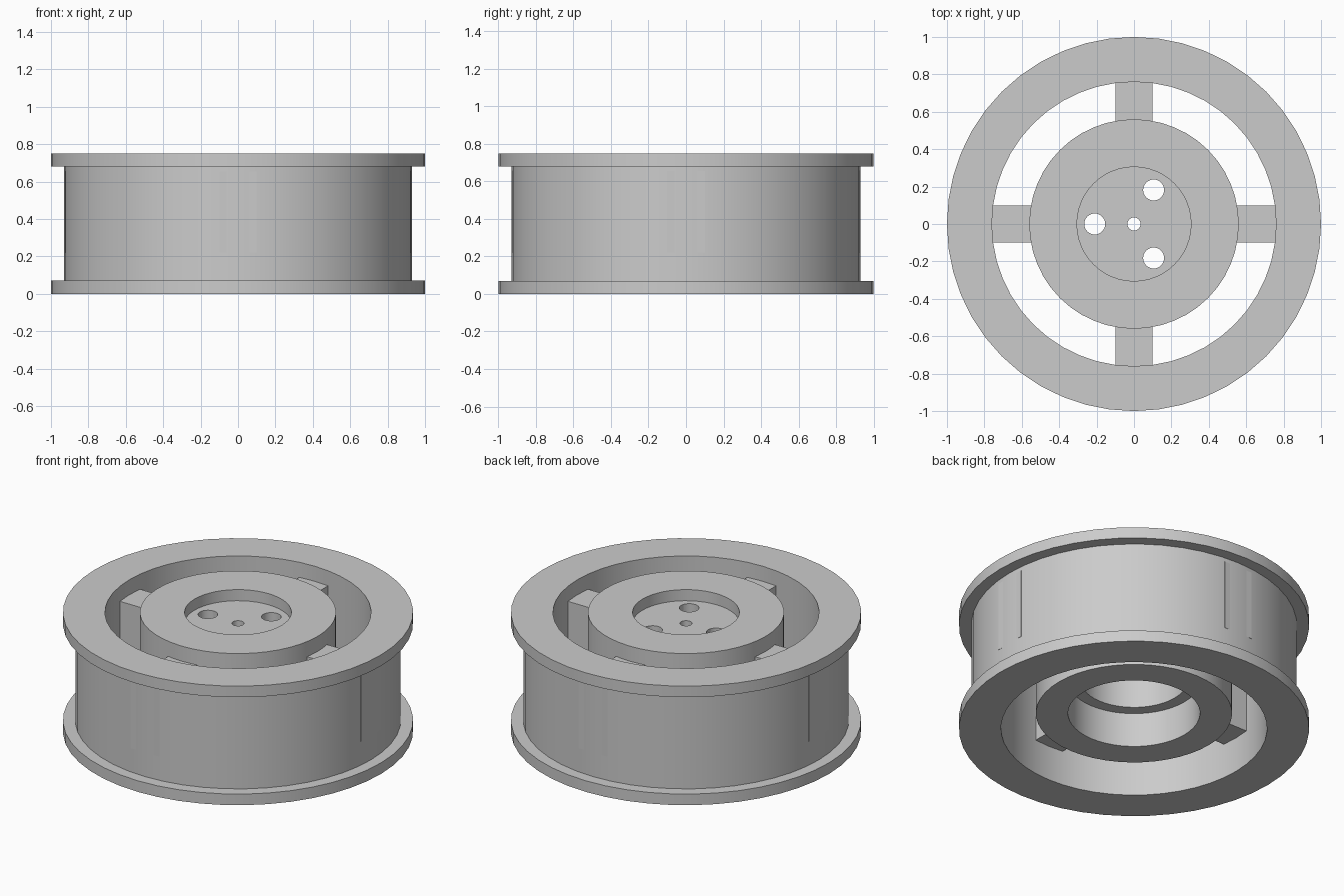
import bpy, bmesh
from math import cos, sin, pi, radians

cube = bpy.data.objects.get("Cube")
if cube:
    bpy.data.objects.remove(cube)

SIDES = 48
grey = bpy.data.materials.new("plain grey")
grey.use_nodes = True
colour = (0.6, 0.6, 0.6, 1)
grey.diffuse_color = colour
grey.node_tree.nodes["Principled BSDF"].inputs["Base Color"].default_value = colour


def finish(name, bm):
    """Turn a bmesh into a named grey object."""
    bmesh.ops.recalc_face_normals(bm, faces=bm.faces)
    mesh = bpy.data.meshes.new(name)
    bm.to_mesh(mesh)
    bm.free()
    mesh.materials.append(grey)
    obj = bpy.data.objects.new(name, mesh)
    bpy.context.collection.objects.link(obj)
    return obj


def activate(obj):
    bpy.ops.object.select_all(action='DESELECT')
    obj.select_set(True)
    bpy.context.view_layer.objects.active = obj


def revolve(name, profile):
    """Spin a closed (radius, height) profile around the z axis."""
    bm = bmesh.new()
    rings = []
    for i in range(SIDES):
        a = 2 * pi * i / SIDES
        rings.append([bm.verts.new((r * cos(a), r * sin(a), z)) for r, z in profile])
    count = len(profile)
    for i in range(SIDES):
        here, there = rings[i], rings[(i + 1) % SIDES]
        for j in range(count):
            k = (j + 1) % count
            bm.faces.new((here[j], there[j], there[k], here[k]))
    return finish(name, bm)


def smooth(obj):
    activate(obj)
    bpy.ops.object.shade_smooth_by_angle(angle=radians(30))


# Rim with a flange along each edge
height, lip = 0.75, 0.07
smooth(revolve("rim", [
    (0.76, 0), (1, 0), (1, lip), (0.93, lip),
    (0.93, height - lip), (1, height - lip), (1, height), (0.76, height)]))

# Hub sleeve with a wider bore at the bottom
smooth(revolve("hub", [
    (0.305, height), (0.56, height), (0.56, 0.10),
    (0.377, 0.10), (0.377, 0.316), (0.305, 0.316)]))

# Recessed hub plate with axle hole and three bolt holes
plate = revolve("hub_plate", [(0.035, 0.60), (0.31, 0.60), (0.31, 0.68), (0.035, 0.68)])
for i in range(3):
    a = pi / 3 + i * 2 * pi / 3
    bpy.ops.mesh.primitive_cylinder_add(
        vertices=32, radius=0.056, depth=0.4,
        location=(0.21 * cos(a), 0.21 * sin(a), 0.64))
    cutter = bpy.context.object
    cutter.hide_render = True
    mod = plate.modifiers.new("bolt hole", 'BOOLEAN')
    mod.operation = 'DIFFERENCE'
    mod.solver = 'EXACT'
    mod.object = cutter
    activate(plate)
    bpy.ops.object.modifier_apply(modifier=mod.name)
    bpy.data.objects.remove(cutter)
smooth(plate)

# Four spokes running from the hub through the rim wall
inner, outer, low, high = 0.52, 0.926, 0.22, 0.655
for i, side in enumerate(("left", "back", "right", "front")):
    bm = bmesh.new()
    bmesh.ops.create_cube(bm, size=1)
    bmesh.ops.scale(bm, vec=(outer - inner, 0.2, high - low), verts=bm.verts)
    bmesh.ops.translate(bm, vec=((outer + inner) / 2, 0, (low + high) / 2), verts=bm.verts)
    spoke = finish(side + "_spoke", bm)
    spoke.rotation_euler.z = i * pi / 2
